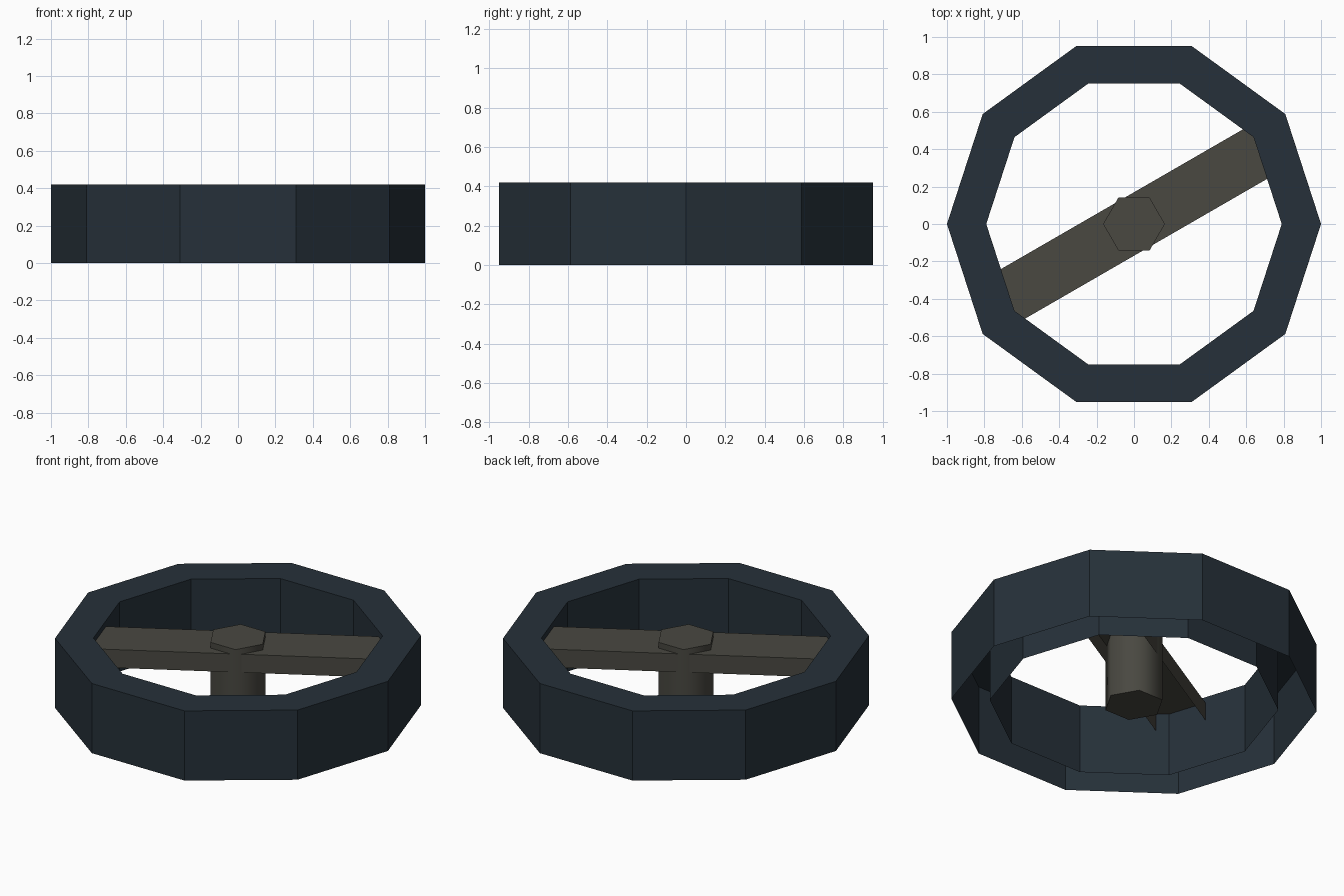
import bpy, bmesh, math
from mathutils import Matrix

if "Cube" in bpy.data.objects:
    bpy.data.objects.remove(bpy.data.objects["Cube"])


def material(name, rgb):
    m = bpy.data.materials.new(name)
    m.diffuse_color = (*rgb, 1)
    m.use_nodes = True
    m.node_tree.nodes["Principled BSDF"].inputs["Base Color"].default_value = m.diffuse_color
    return m


navy = material("dark navy", (0.019, 0.030, 0.041))
olive = material("dark olive grey", (0.067, 0.065, 0.053))


def finish(name, bm, mat):
    mesh = bpy.data.meshes.new(name)
    bm.to_mesh(mesh)
    bm.free()
    mesh.materials.append(mat)
    ob = bpy.data.objects.new(name, mesh)
    bpy.context.collection.objects.link(ob)
    return ob


def circle(bm, n, r, z):
    return [bm.verts.new((r * math.cos(2 * math.pi * i / n),
                          r * math.sin(2 * math.pi * i / n), z)) for i in range(n)]


def bridge(bm, a, b):
    n = len(a)
    return [bm.faces.new((a[i], a[(i + 1) % n], b[(i + 1) % n], b[i])) for i in range(n)]


HEIGHT = 0.42

# Ten-sided rim: outer wall, top and inner wall, open underneath
bm = bmesh.new()
loops = [circle(bm, 10, r, z) for r, z in ((1, 0), (1, HEIGHT), (0.79, HEIGHT), (0.79, 0))]
for a, b in zip(loops, loops[1:]):
    bridge(bm, a, b)
finish("rim", bm, navy)

# Cross bar: channel open underneath, ends tucked inside the rim
bm = bmesh.new()
L, W, Z0, Z1 = 0.79, 0.147, 0.275, 0.385
rows = [[bm.verts.new((x, y, z)) for x in (-L, L)]
        for y, z in ((-W, Z0), (-W, Z1), (W, Z1), (W, Z0))]
for a, b in zip(rows, rows[1:]):
    bm.faces.new((a[0], a[1], b[1], b[0]))
bmesh.ops.rotate(bm, verts=bm.verts, cent=(0, 0, 0), matrix=Matrix.Rotation(math.radians(30), 3, 'Z'))
finish("cross_bar", bm, olive)

# Six-sided hub with smooth sides and flat caps
bm = bmesh.new()
low, high = circle(bm, 6, 0.165, 0), circle(bm, 6, 0.165, HEIGHT)
for f in bridge(bm, low, high):
    f.smooth = True
bm.faces.new(low[::-1])
bm.faces.new(high)
for e in bm.edges:
    if any(not f.smooth for f in e.link_faces):
        e.smooth = False
finish("hub", bm, olive)
